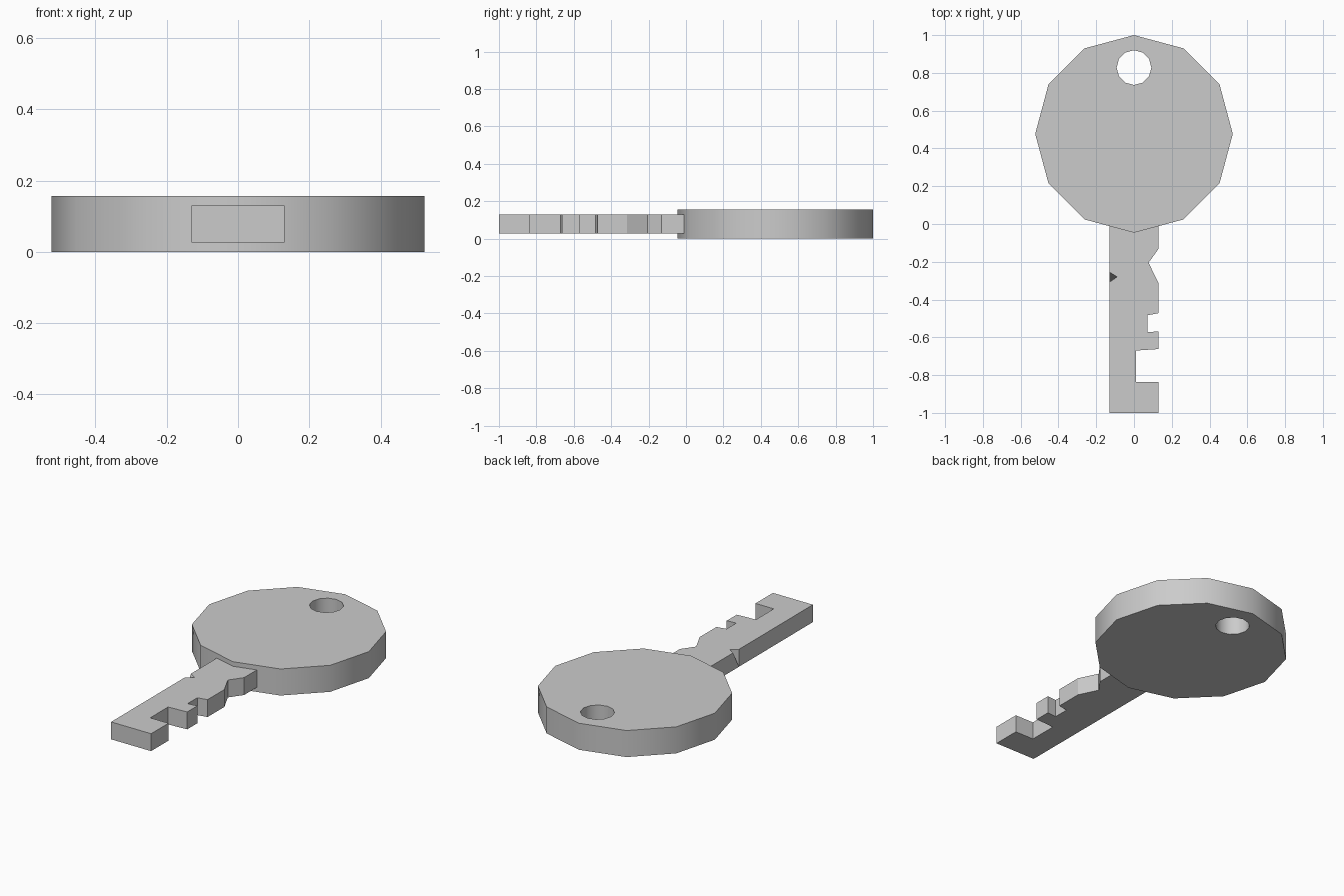
import bpy, bmesh
from math import sin, cos, pi, radians

if "Cube" in bpy.data.objects:
    bpy.data.objects.remove(bpy.data.objects["Cube"])


def make_object(name, bm):
    bmesh.ops.remove_doubles(bm, verts=bm.verts, dist=1e-5)
    bmesh.ops.recalc_face_normals(bm, faces=bm.faces)
    mesh = bpy.data.meshes.new(name)
    bm.to_mesh(mesh)
    bm.free()
    obj = bpy.data.objects.new(name, mesh)
    bpy.context.collection.objects.link(obj)
    return obj


def ring(bm, points, z):
    return [bm.verts.new((x, y, z)) for x, y in points]


def bridge(bm, a, b):
    n = len(a)
    for i in range(n):
        j = (i + 1) % n
        bm.faces.new((a[i], a[j], b[j], b[i]))


def circle(cy, r, n=12):
    return [(r * sin(2 * pi * i / n), cy + r * cos(2 * pi * i / n)) for i in range(n)]


# Key head: twelve-sided disc with an off-centre ring hole
bm = bmesh.new()
outer, hole = circle(0.477, 0.523), circle(0.828, 0.092)
loops = [ring(bm, outer, 0), ring(bm, outer, 0.157),
         ring(bm, hole, 0.157), ring(bm, hole, 0)]
for i in range(4):
    bridge(bm, loops[i], loops[(i + 1) % 4])
head = make_object("key_head", bm)
bpy.context.view_layer.objects.active = head
head.select_set(True)
bpy.ops.object.shade_smooth_by_angle(angle=radians(35))

# Key blade: flat bar with bits cut into the right edge
W = 0.131
right = [(W, 0.0), (W, -0.13), (0.077, -0.205), (W, -0.315),
         (W, -0.472), (0.072, -0.483), (0.072, -0.573), (W, -0.568),
         (W, -0.662), (0.011, -0.67), (0.011, -0.837), (W, -0.837), (W, -1.0)]
# Left edge nick is open on top and tapers to a point at the underside
nick_top = [(-W, -0.308), (-0.09, -0.28), (-W, -0.253)]
nick_bottom = [(-W, -0.308)] * 3

bm = bmesh.new()
top = ring(bm, right + [(-W, -1.0)] + nick_top + [(-W, 0.0)], 0.13)
low = ring(bm, right + [(-W, -1.0)] + nick_bottom + [(-W, 0.0)], 0.027)
bridge(bm, top, low)
bm.faces.new(top)
bm.faces.new(low)
make_object("key_blade", bm)
